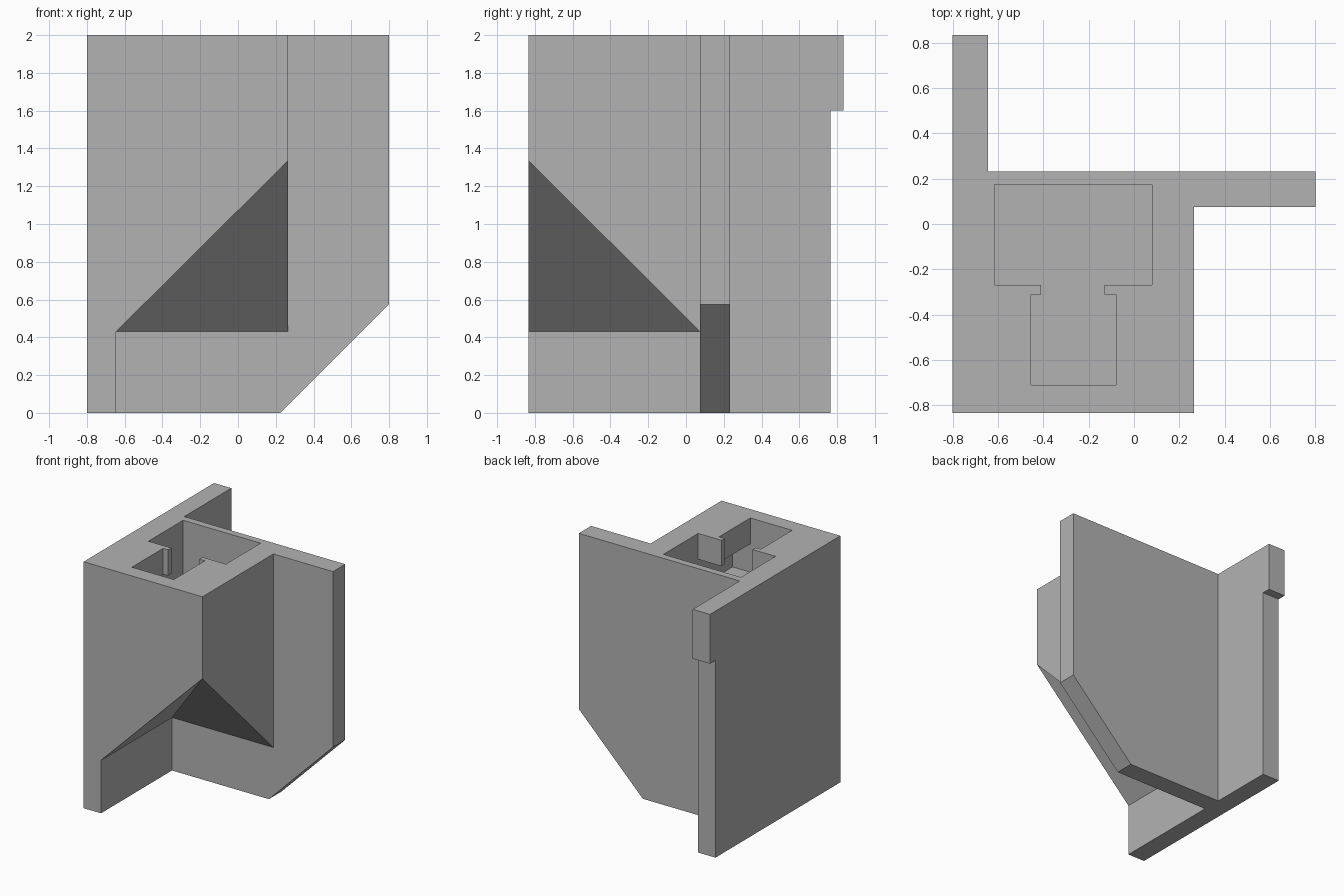
import bpy
import bmesh
from mathutils import Vector

default = bpy.data.objects.get("Cube")
if default:
    bpy.data.objects.remove(default, do_unlink=True)

grey = bpy.data.materials.new("plain grey")
grey.use_nodes = True
COLOUR = (0.45, 0.45, 0.45, 1)
grey.diffuse_color = COLOUR
grey.node_tree.nodes["Principled BSDF"].inputs["Base Color"].default_value = COLOUR


def prism(name, profile, axis, start, end):
    """Extrude a 2D profile along x, y or z; the profile uses the other two axes in order."""
    def place(p, depth):
        co = list(p)
        co.insert("xyz".index(axis), depth)
        return Vector(co)
    bm = bmesh.new()
    face = bm.faces.new([bm.verts.new(place(p, start)) for p in profile])
    moved = bmesh.ops.extrude_face_region(bm, geom=[face])["geom"]
    offset = place((0, 0), end - start)
    bmesh.ops.translate(bm, verts=[g for g in moved if isinstance(g, bmesh.types.BMVert)], vec=offset)
    bmesh.ops.recalc_face_normals(bm, faces=bm.faces)
    mesh = bpy.data.meshes.new(name)
    bm.to_mesh(mesh)
    bm.free()
    mesh.materials.append(grey)
    obj = bpy.data.objects.new(name, mesh)
    bpy.context.collection.objects.link(obj)
    return obj


def rect(a0, b0, a1, b1):
    return [(a0, b0), (a1, b0), (a1, b1), (a0, b1)]


def combine(target, other, operation):
    """Boolean another solid into the target, then discard it."""
    mod = target.modifiers.new("combine", "BOOLEAN")
    mod.operation, mod.object, mod.solver = operation, other, "EXACT"
    bpy.context.view_layer.objects.active = target
    bpy.ops.object.modifier_apply(modifier=mod.name)
    bpy.data.objects.remove(other, do_unlink=True)


LEFT, INNER, BLOCK, RIGHT = -0.8, -0.645, 0.265, 0.8
FRONT, WALL, BACK = -0.835, 0.075, 0.232
SLOPE, PEAK, TOP = 0.43, 1.335, 2.0

# Side wall with a hooked tab at the top of its rear edge
bracket = prism("bracket", [(FRONT, 0), (0.765, 0), (0.765, 1.6), (0.835, 1.6),
                            (0.835, TOP), (FRONT, TOP)], "x", LEFT, INNER)

# Cross wall with one lower corner cut off
cross_wall = prism("cross_wall", [(LEFT, 0), (0.225, 0), (RIGHT, 0.575),
                                  (RIGHT, TOP), (LEFT, TOP)], "y", WALL, BACK)

# Block in the corner: two wedges, each sloping down to one wall
wedge_side = prism("wedge_side", [(LEFT, SLOPE), (INNER, SLOPE), (BLOCK, PEAK),
                                  (BLOCK, TOP), (LEFT, TOP)], "y", FRONT, WALL)
wedge_back = prism("wedge_back", [(FRONT, PEAK), (WALL, SLOPE), (BACK, SLOPE),
                                  (BACK, TOP), (FRONT, TOP)], "x", LEFT, BLOCK)
for part in (cross_wall, wedge_side, wedge_back):
    combine(bracket, part, "UNION")

# Keyhole opening in the top, above a wider hidden chamber
CEILING, FLOOR = 1.79, 1.56
opening = prism("opening_cutter", [
    (-0.615, 0.175), (-0.615, -0.27), (-0.41, -0.27), (-0.41, -0.31),
    (-0.455, -0.31), (-0.455, -0.71), (-0.08, -0.71), (-0.08, -0.31),
    (-0.13, -0.31), (-0.13, -0.27), (0.08, -0.27), (0.08, 0.175)],
    "z", FLOOR + 0.1, TOP + 0.1)
chamber = prism("chamber_cutter", rect(-0.615, -0.71, 0.08, 0.175), "z", FLOOR, CEILING)
for cutter in (opening, chamber):
    combine(bracket, cutter, "DIFFERENCE")
